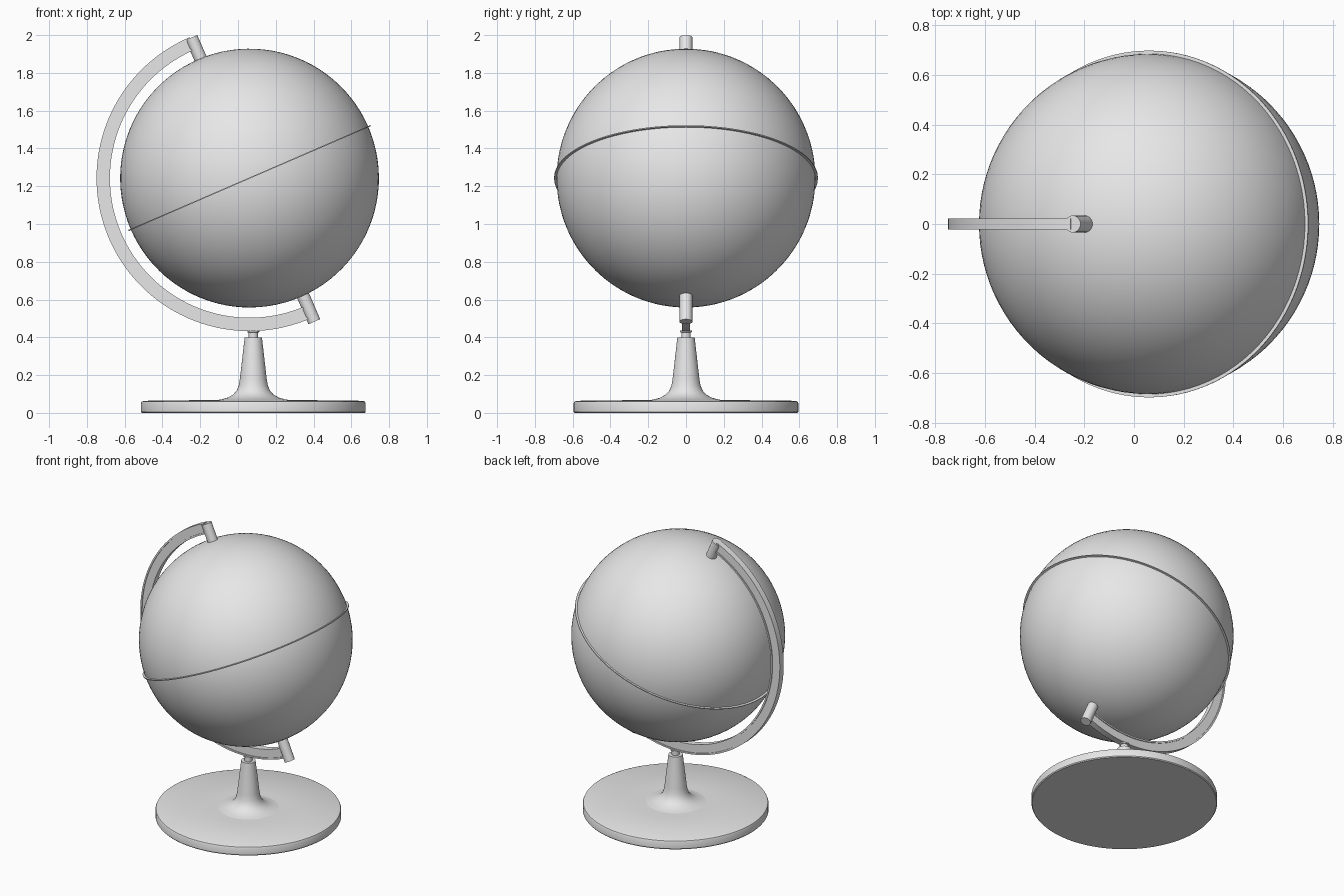
import bpy, bmesh, math
from mathutils import Matrix, Vector

if "Cube" in bpy.data.objects:
    bpy.data.objects.remove(bpy.data.objects["Cube"], do_unlink=True)

CENTRE = Vector((0.061, 0, 1.243))   # middle of the ball
TILT = math.radians(23.4)            # axis leans toward -x
STAND_X = 0.081
TILT_ROT = Matrix.Rotation(-TILT, 4, 'Y')

grey = bpy.data.materials.new("plain_grey")
grey.use_nodes = True
grey.diffuse_color = (0.8, 0.8, 0.8, 1)
grey.node_tree.nodes["Principled BSDF"].inputs["Base Color"].default_value = (0.8, 0.8, 0.8, 1)


def finish(name, bm, matrix=Matrix(), angle=30):
    """Turn a bmesh into a shaded, coloured object."""
    bmesh.ops.recalc_face_normals(bm, faces=bm.faces)
    bm.transform(matrix)
    mesh = bpy.data.meshes.new(name)
    bm.to_mesh(mesh)
    bm.free()
    mesh.materials.append(grey)
    ob = bpy.data.objects.new(name, mesh)
    bpy.context.collection.objects.link(ob)
    bpy.ops.object.select_all(action='DESELECT')
    ob.select_set(True)
    bpy.context.view_layer.objects.active = ob
    bpy.ops.object.shade_smooth_by_angle(angle=math.radians(angle))
    return ob


def sweep(name, profile, start, end, steps, axis, closed_profile, matrix):
    """Revolve a profile about an axis; open arcs get end caps."""
    bm = bmesh.new()
    full = abs(end - start) > 6.28
    rings = []
    for i in range(steps if full else steps + 1):
        rot = Matrix.Rotation(start + (end - start) * i / steps, 3, axis)
        rings.append([bm.verts.new(rot @ Vector(p)) for p in profile])
    n = len(profile)
    for i in range(steps):
        a, b = rings[i], rings[(i + 1) % len(rings)]
        for j in range(n if closed_profile else n - 1):
            k = (j + 1) % n
            bm.faces.new((a[j], a[k], b[k], b[j]))
    if not full:
        bm.faces.new(rings[0])
        bm.faces.new(rings[-1])
    bmesh.ops.remove_doubles(bm, verts=bm.verts, dist=1e-5)
    return finish(name, bm, matrix)


def lathe(name, rz, matrix, steps=96, closed=False):
    return sweep(name, [(r, 0, z) for r, z in rz], 0, math.tau, steps, 'Z', closed, matrix)


# Ball, turned on its tilted axis
bm = bmesh.new()
bmesh.ops.create_uvsphere(bm, u_segments=96, v_segments=48, radius=0.685)
ball_frame = Matrix.Translation(CENTRE) @ TILT_ROT
finish("globe_ball", bm, ball_frame)

# Thin equator band
lathe("equator_ring", [(0.68, -0.003), (0.698, -0.003), (0.698, 0.003), (0.68, 0.003)],
      ball_frame, 128, True)

# Half-circle arm with a shallow groove along both sides
R0, R1, W, RIM, DEEP = 0.739, 0.810, 0.022, 0.011, 0.006
side = [(R0, W), (R0 + RIM, W), (R0 + RIM, W - DEEP),
        (R1 - RIM, W - DEEP), (R1 - RIM, W), (R1, W)]
section = [(r, y, 0) for r, y in side] + [(r, -y, 0) for r, y in reversed(side)]
# rotation about -y: angles are measured from +x toward +z
sweep("support_arm", section, -math.radians(113), -math.radians(293.5), 96, 'Y', True,
      Matrix.Translation(CENTRE))

# Pivot pins at both poles
pin_frame = ball_frame @ Matrix.Translation((0.013, 0, 0))
for name, lo, hi in (("top_pin", 0.682, 0.805), ("bottom_pin", -0.834, -0.682)):
    lathe(name, [(0, lo), (0.034, lo), (0.034, hi), (0, hi)], pin_frame, 32)

# Round foot with flared, tapering stem and a small collar
stand = Matrix.Translation((STAND_X, 0, 0))
lathe("base_disc", [(0, 0), (0.590, 0), (0.595, 0.006), (0.595, 0.050), (0.591, 0.059),
                    (0.580, 0.064), (0.25, 0.068), (0, 0.068)], stand, 128)
lathe("stem", [(0.22, 0.064), (0.17, 0.071), (0.135, 0.081), (0.107, 0.097), (0.088, 0.118),
               (0.077, 0.145), (0.071, 0.18), (0.046, 0.398), (0, 0.398)], stand, 64)
lathe("stem_collar", [(0.025, 0.395), (0.025, 0.425), (0.032, 0.428),
                      (0.032, 0.436), (0, 0.436)], stand, 32)
